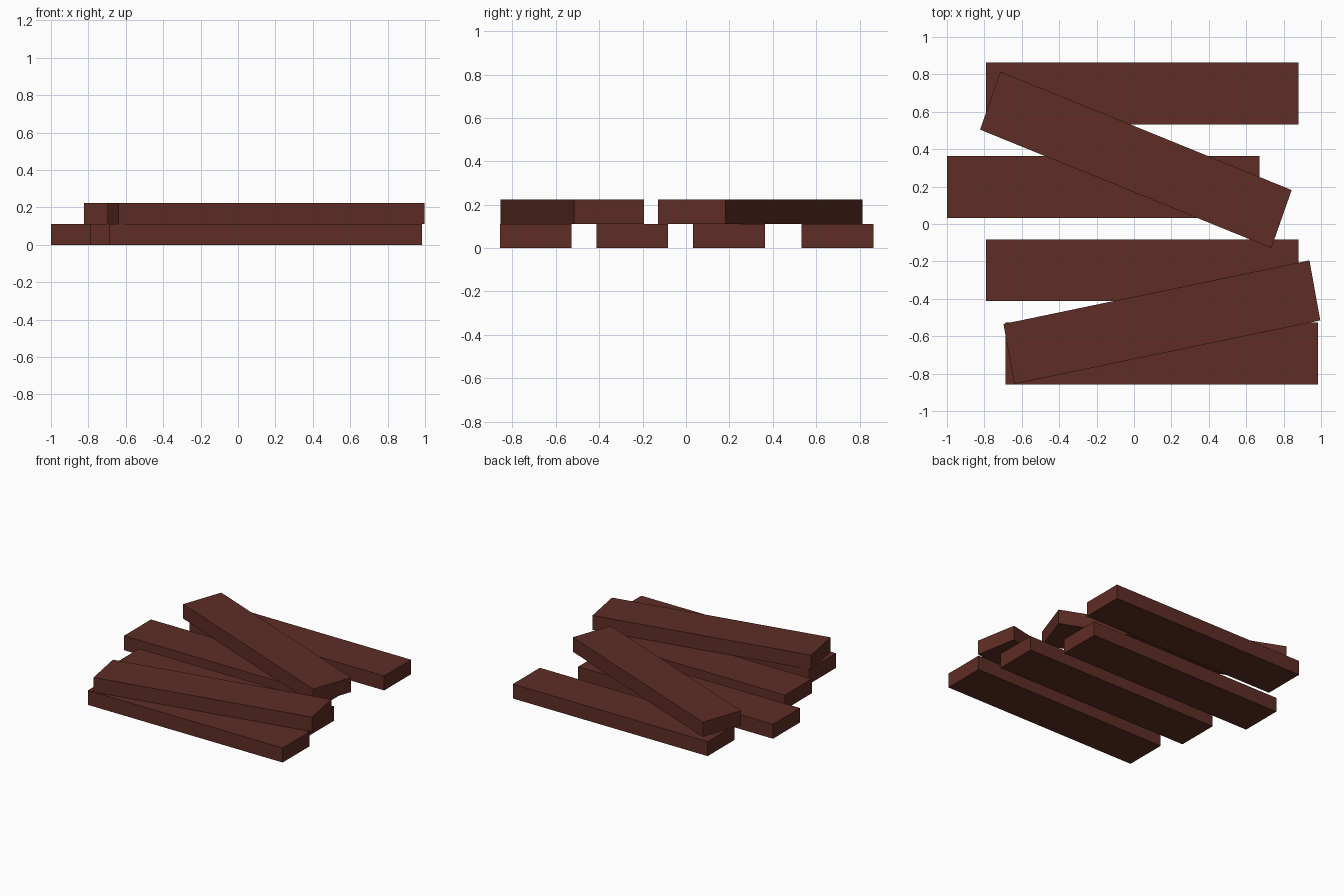
import bpy
import bmesh
from mathutils import Matrix

cube = bpy.data.objects.get("Cube")
if cube:
    bpy.data.objects.remove(cube, do_unlink=True)

LENGTH, WIDTH, THICK = 1.67, 0.33, 0.112

wood = bpy.data.materials.new("dark_red_brown_wood")
wood.use_nodes = True
colour = (0.112, 0.026, 0.018, 1)
wood.diffuse_color = colour
wood.node_tree.nodes["Principled BSDF"].inputs["Base Color"].default_value = colour


def plank(name, x, y, layer, along=(LENGTH, 0), across=(0, WIDTH)):
    """Box plank spanned by its long and short edge directions."""
    shape = Matrix(((along[0], across[0], 0, 0),
                    (along[1], across[1], 0, 0),
                    (0, 0, THICK, 0),
                    (0, 0, 0, 1)))
    bm = bmesh.new()
    bmesh.ops.create_cube(bm, size=1, matrix=shape)
    mesh = bpy.data.meshes.new(name)
    bm.to_mesh(mesh)
    bm.free()
    mesh.materials.append(wood)
    obj = bpy.data.objects.new(name, mesh)
    obj.location = (x, y, THICK * (layer + 0.5))
    bpy.context.collection.objects.link(obj)


# Bottom layer: four parallel planks, staggered
plank("bottom_plank_back", 0.045, 0.698, 0)
plank("bottom_plank_mid_back", -0.165, 0.198, 0)
plank("bottom_plank_mid_front", 0.045, -0.247, 0)
plank("bottom_plank_front", 0.148, -0.692, 0)

# Top layer: two planks lying askew, slightly skewed at the ends
plank("top_plank_back", 0.01, 0.343, 1, (1.557, -0.633), (0.109, 0.31))
plank("top_plank_front", 0.149, -0.525, 1, (1.636, 0.34), (-0.058, 0.321))
